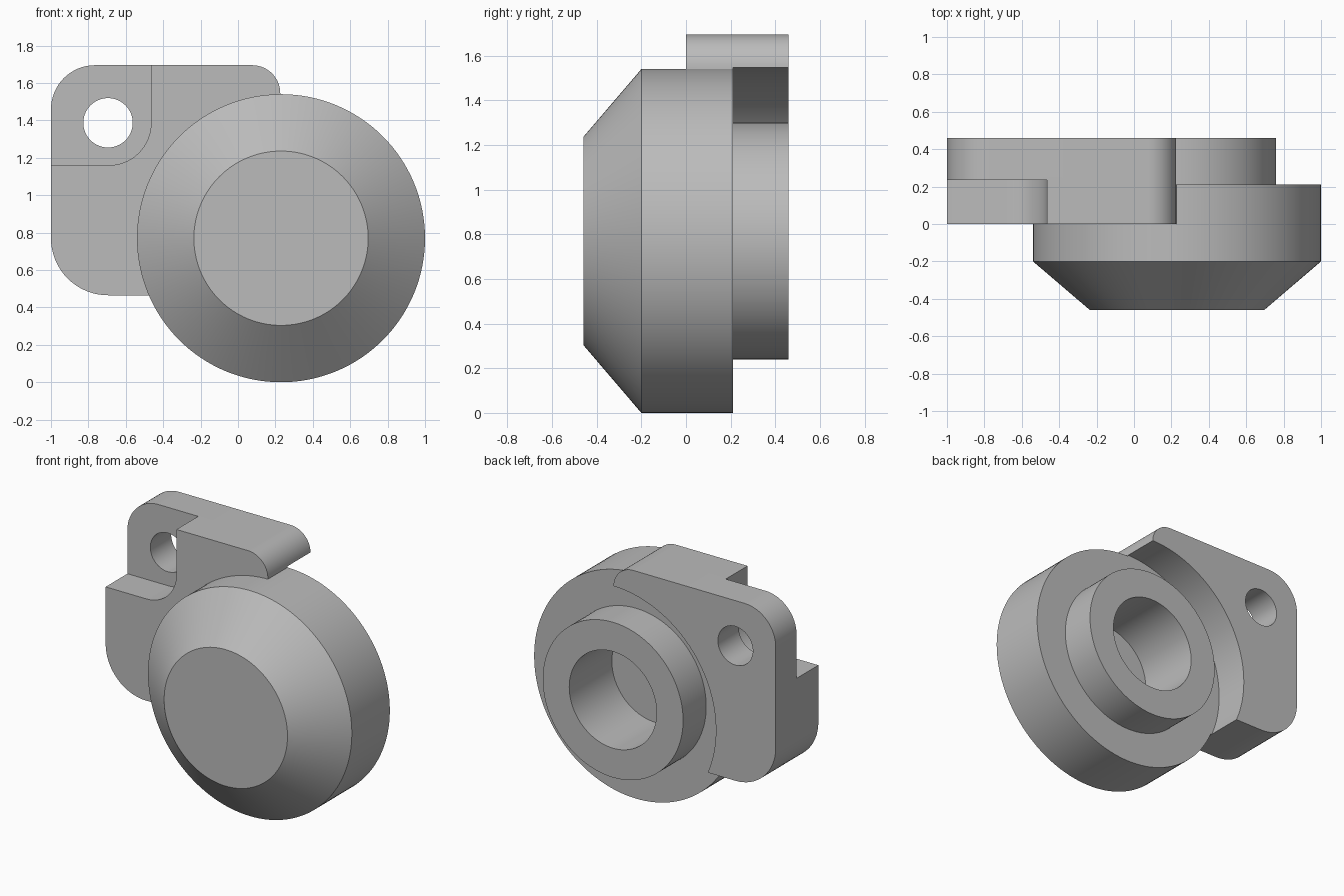
import bpy, bmesh, math
from mathutils import Matrix, Vector

if "Cube" in bpy.data.objects:
    bpy.data.objects.remove(bpy.data.objects["Cube"], do_unlink=True)

CX, CZ = 0.23, 0.77      # axis of the round body
BACK = 0.46

grey = bpy.data.materials.new("plain grey")
grey.use_nodes = True
grey.diffuse_color = (0.5, 0.5, 0.5, 1)
grey.node_tree.nodes["Principled BSDF"].inputs["Base Color"].default_value = (0.5, 0.5, 0.5, 1)


def finish(name, bm):
    bmesh.ops.recalc_face_normals(bm, faces=bm.faces)
    mesh = bpy.data.meshes.new(name)
    bm.to_mesh(mesh)
    bm.free()
    mesh.materials.append(grey)
    obj = bpy.data.objects.new(name, mesh)
    bpy.context.collection.objects.link(obj)
    return obj


def activate(obj):
    bpy.ops.object.select_all(action='DESELECT')
    obj.select_set(True)
    bpy.context.view_layer.objects.active = obj


def smooth(obj):
    activate(obj)
    bpy.ops.object.shade_smooth_by_angle(angle=math.radians(25))


def rounded_prism(name, x0, x1, z0, z1, y0, y1, radii):
    """Box along y; radii run bottom left, bottom right, top right, top left."""
    bm = bmesh.new()
    corners = [(x0, z0, 1, 1), (x1, z0, -1, 1), (x1, z1, -1, -1), (x0, z1, 1, -1)]
    verts = []
    for i, ((x, z, sx, sz), r) in enumerate(zip(corners, radii)):
        steps = 16 if r else 0
        for k in range(steps + 1):
            a = math.pi + (i + k / max(steps, 1)) * math.pi / 2
            px = x + sx * r + r * math.cos(a)
            pz = z + sz * r + r * math.sin(a)
            verts.append(bm.verts.new((px, y0, pz)))
    face = bm.faces.new(verts)
    new = bmesh.ops.extrude_face_region(bm, geom=[face])["geom"]
    moved = [g for g in new if isinstance(g, bmesh.types.BMVert)]
    bmesh.ops.translate(bm, verts=moved, vec=Vector((0, y1 - y0, 0)))
    return finish(name, bm)


def rod(name, x, z, r, y0, y1, segments):
    bm = bmesh.new()
    place = Matrix.Translation((x, (y0 + y1) / 2, z)) @ Matrix.Rotation(math.pi / 2, 4, 'X')
    bmesh.ops.create_cone(bm, cap_ends=True, segments=segments, radius1=r,
                          radius2=r, depth=y1 - y0, matrix=place)
    return finish(name, bm)


def cut(target, cutter):
    cutter.hide_render = True
    mod = target.modifiers.new("cut", 'BOOLEAN')
    mod.operation = 'DIFFERENCE'
    mod.solver = 'EXACT'
    mod.object = cutter
    activate(target)
    bpy.ops.object.modifier_apply(modifier=mod.name)
    bpy.data.objects.remove(cutter, do_unlink=True)


# Round body: chamfered front, rear boss and blind bore
profile = [(0, -0.46), (0.466, -0.46), (0.77, -0.2), (0.77, 0.21), (0.53, 0.21),
           (0.53, BACK), (0.33, BACK), (0.33, 0), (0, 0)]
bm = bmesh.new()
points = [bm.verts.new((CX + r, y, CZ)) for r, y in profile]
edges = [bm.edges.new(pair) for pair in zip(points, points[1:])]
bmesh.ops.spin(bm, geom=points + edges, cent=(CX, 0, CZ), axis=(0, 1, 0),
               angle=2 * math.pi, steps=128)
bmesh.ops.remove_doubles(bm, verts=bm.verts, dist=0.0001)
smooth(finish("round_body", bm))

# Mounting plate with rounded corners
plate = rounded_prism("mounting_plate", -1, 0.226, 0.465, 1.695, 0, BACK,
                      (0.305, 0, 0.15, 0.235))
# Clearance for the body and the wider recess behind it
cut(plate, rod("body_clearance", CX, CZ, 0.765, -0.2, 0.6, 128))
cut(plate, rod("rear_recess", CX, CZ, 0.778, 0.21, 0.6, 128))
# Stepped pocket and bolt hole
cut(plate, rounded_prism("pocket_cutter", -1.2, -0.465, 1.16, 1.9, -0.2, 0.235,
                         (0, 0.225, 0, 0)))
cut(plate, rod("bolt_hole_cutter", -0.695, 1.387, 0.132, -0.2, 0.7, 64))
smooth(plate)
